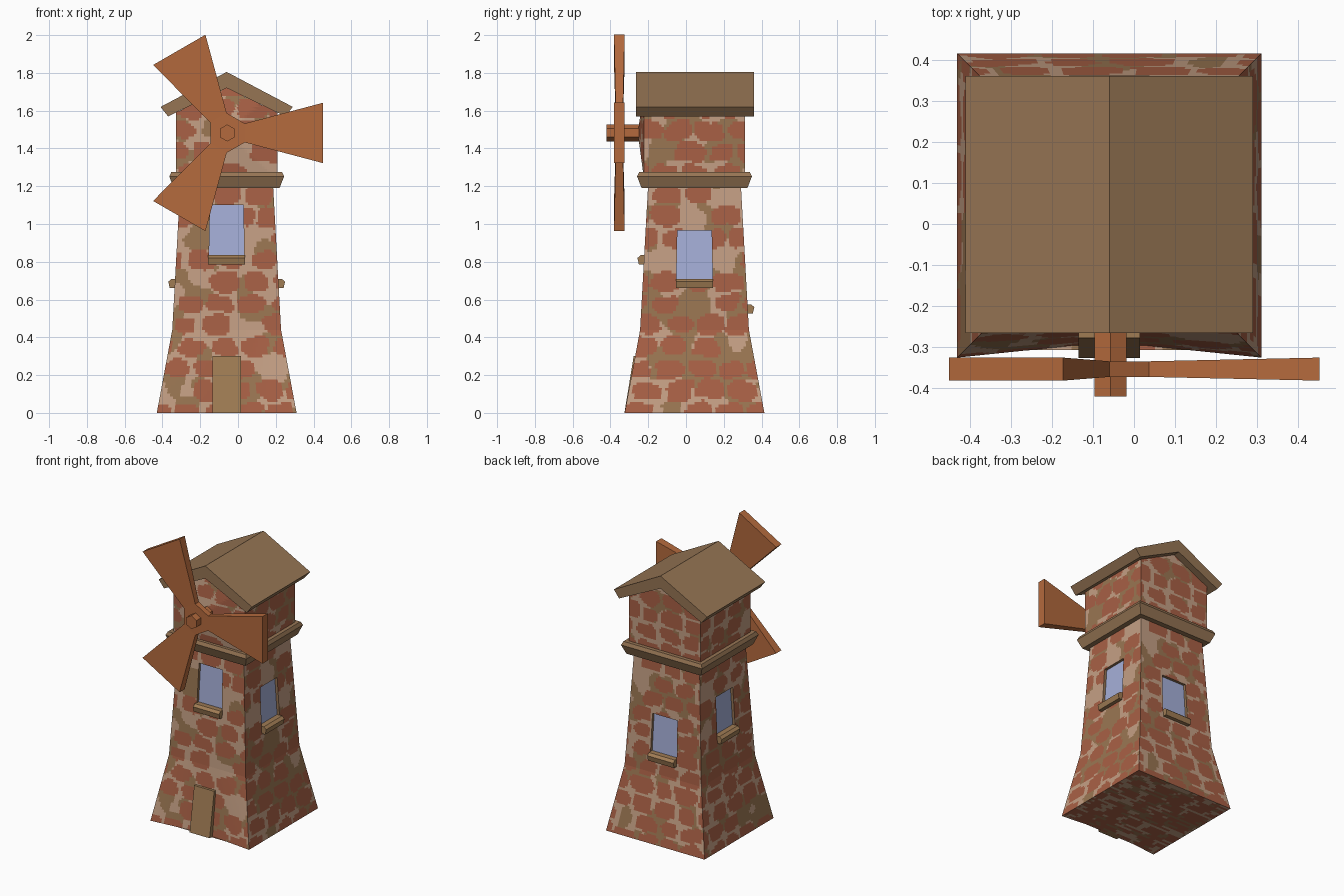
import bpy, bmesh, math
from mathutils import Vector, noise

if "Cube" in bpy.data.objects:
    bpy.data.objects.remove(bpy.data.objects["Cube"])

CX, CY = -0.06, 0.045          # tower axis


def material(name, r, g, b):
    m = bpy.data.materials.new(name)
    lin = [((c / 255 + 0.055) / 1.055) ** 2.4 for c in (r, g, b)]
    m.diffuse_color = (*lin, 1)
    m.use_nodes = True
    m.node_tree.nodes["Principled BSDF"].inputs["Base Color"].default_value = m.diffuse_color
    return m


BRICK = material("brick red", 168, 96, 69)
MORTAR = material("light mortar", 196, 159, 132)
OLIVE = material("dark mortar", 154, 118, 82)
WOOD = material("roof brown", 150, 117, 84)
DOOR = material("door tan", 160, 124, 84)
SAIL = material("sail orange", 180, 106, 61)
GLASS = material("window blue", 165, 175, 216)


def finish(name, bm, mats, recalc=True):
    if recalc:
        bmesh.ops.recalc_face_normals(bm, faces=bm.faces)
    me = bpy.data.meshes.new(name)
    bm.to_mesh(me)
    bm.free()
    for m in mats:
        me.materials.append(m)
    ob = bpy.data.objects.new(name, me)
    bpy.context.collection.objects.link(ob)
    return ob


def loft(name, rings, mat, caps=None):
    """Join rings of points into a closed solid; caps = polygons used at both ends."""
    bm = bmesh.new()
    vs = [[bm.verts.new(p) for p in r] for r in rings]
    n = len(rings[0])
    for a, b in zip(vs, vs[1:]):
        for i in range(n):
            j = (i + 1) % n
            bm.faces.new((a[i], a[j], b[j], b[i]))
    for poly in caps or [range(n)]:
        bm.faces.new([vs[0][i] for i in poly])
        bm.faces.new([vs[-1][i] for i in poly])
    return finish(name, bm, [mat])


def split(breaks, step):
    out = [breaks[0]]
    for a, b in zip(breaks, breaks[1:]):
        n = max(1, round((b - a) / step))
        out += [a + (b - a) * i / n for i in range(1, n + 1)]
    return out


def stone(s, z, seed):
    """Material index of the irregular brick pattern: 0 brick, 1 light, 2 dark mortar."""
    wob = noise.noise((s * 9, z * 9, seed * 7.3))
    wob2 = noise.noise((s * 9, z * 9, seed * 7.3 + 40))
    z2 = z + 0.025 * wob + 5
    s2 = s + 0.03 * wob2 + 5
    row = math.floor(z2 / 0.115)
    s2 += noise.cell((row + .5, seed + .5, 3.5)) * 0.2
    col = math.floor(s2 / 0.165)
    px = (s2 / 0.165 - col) * 2 - 1
    pz = (z2 / 0.115 - row) * 2 - 1
    size = 0.62 + 0.25 * noise.cell((row + .5, col + .5, seed + .5))
    if size > 0.42 and abs(px) ** 3 + abs(pz) ** 3 < size:
        return 0
    return 2 if noise.noise((s * 8, z * 8, seed + 90.3)) > 0.08 else 1


def half(z):
    """Half width of the tower at height z."""
    if z <= 0.44:
        return 0.37 + (0.288 - 0.37) * z / 0.44
    if z <= 1.2:
        return 0.288 + (0.246 - 0.288) * (z - 0.44) / 0.76
    return 0.268


def place(k, a, d, z):
    """Point on side k (0 front, 1 right, 2 back, 3 left): a along, d outward."""
    ox, oy = ((0, -1), (1, 0), (0, 1), (-1, 0))[k]
    return Vector((CX - oy * a + ox * d, CY + ox * a + oy * d, z))


def grid(name, us, zs, point, seed, skip=lambda u, z: False):
    """Brick surface as a fine grid; point(u, z) gives (position, pattern coordinate)."""
    bm = bmesh.new()
    vs = [[bm.verts.new(point(u, z)[0]) for u in us] for z in zs]
    for j in range(len(zs) - 1):
        for i in range(len(us) - 1):
            u, z = (us[i] + us[i + 1]) / 2, (zs[j] + zs[j + 1]) / 2
            if not skip(u, z):
                f = bm.faces.new((vs[j][i], vs[j][i + 1], vs[j + 1][i + 1], vs[j + 1][i]))
                f.material_index = stone(point(u, z)[1], z, seed)
    for v in [v for v in bm.verts if not v.link_faces]:
        bm.verts.remove(v)
    return finish(name, bm, [BRICK, MORTAR, OLIVE], recalc=False)


SIDES = ("front", "right", "back", "left")
WINDOWS = ((0.835, 1.10), (0.71, 0.965), (0.575, 0.83), (0.71, 0.965))
U = 0.35                       # window half width as a share of the wall
us = split([-1, -U, U, 1], 0.05)

for k, side in enumerate(SIDES):
    z0, z1 = WINDOWS[k]

    # tapered lower wall; the front is pressed in slightly around the door
    def low(u, z):
        a, d = u * half(z), half(z)
        if k == 0 and z < 0.44:
            d -= 0.03 * min(1, (1 - abs(u)) / 0.78) * (1 - z / 0.44)
        return place(k, a, d, z), a

    grid(side + "_wall", us, split([0, 0.44, z0, z1, 1.2], 0.0145), low, k,
         lambda u, z: abs(u) < U and z0 < z < z1)

    # upper wall, gabled at front and back, with a swelling behind the shaft
    def high(u, z):
        w = 0.268 if z < 1.59 else 0.268 * max(0.02, (1.72 - z) / 0.13)
        a, d = u * w, 0.268
        if k == 0:
            d += 0.032 * max(0, 1 - max(abs(a) / 0.268, abs(z - 1.48) / 0.24))
        return place(k, a, d, z), a

    top = [1.22, 1.59, 1.72] if k % 2 == 0 else [1.22, 1.60]
    grid(side + "_upper_wall", us, split(top, 0.0145), high, k + 10)

    # recessed window: lining and glass
    bm = bmesh.new()
    corners = [(-1, z0), (1, z0), (1, z1), (-1, z1)]
    rim = [bm.verts.new(place(k, s * U * half(z), half(z), z)) for s, z in corners]
    back = [bm.verts.new(place(k, s * U * half(z), half(z) - 0.018, z)) for s, z in corners]
    for i in range(4):
        j = (i + 1) % 4
        bm.faces.new((rim[i], rim[j], back[j], back[i]))
    bm.faces.new(back).material_index = 1
    finish(side + "_window", bm, [WOOD, GLASS], recalc=False)

    # window sill
    h = half(z0)
    prof = [(-0.03, 0.0), (0.018, 0.0), (0.036, -0.015), (0.028, -0.05), (-0.03, -0.05)]
    loft(side + "_sill", [[place(k, s * 0.098, h + d, z0 + z) for d, z in prof]
                          for s in (-1, 1)], DOOR)

# underside of the tower
fl = split([-1, 1], 0.05)
grid("floor", fl, fl, lambda u, v: (Vector((CX - u * 0.37, CY + v * 0.37 + 
     (0.03 * min(1, (1 - abs(u)) / 0.78) if v < -0.999 else 0), 0)), u * 0.37), 20)

# door leaning with the wall
prof = [(0.371, 0), (half(0.3) + 0.008, 0.3), (half(0.3) - 0.03, 0.3), (0.32, 0)]
loft("door", [[place(0, s * 0.075, d, z) for d, z in prof] for s in (-1, 1)], DOOR)

# ledge around the tower
loft("ledge", [[(CX + sx * h, CY + sy * h, z) for sx, sy in ((-1, -1), (1, -1), (1, 1), (-1, 1))]
               for h, z in ((0.28, 1.19), (0.304, 1.252), (0.293, 1.275))], WOOD)

# gabled roof
prof = [(-0.35, 1.62), (0, 1.805), (0.35, 1.62), (0.31, 1.57), (0, 1.72), (-0.31, 1.57)]
loft("roof", [[(CX + x, y, z) for x, z in prof] for y in (-0.265, 0.36)], WOOD,
     caps=[(0, 1, 4, 5), (1, 2, 3, 4)])

# six-sided shaft
HX, HZ = -0.057, 1.482
loft("shaft", [[(HX + 0.045 * math.sin(i * math.pi / 3), y, HZ + 0.045 * math.cos(i * math.pi / 3))
                for i in range(6)] for y in (-0.42, -0.22)], SAIL)

# three flared sails joined at the hub, thicker at the tips
rings = []
for s in (-1, 1):
    ring = []
    for b in range(3):
        c, n = math.cos(b * 2 * math.pi / 3), math.sin(b * 2 * math.pi / 3)
        for x, z, t in ((0.093, -0.05, 0.019), (0.508, -0.16, 0.028),
                        (0.508, 0.16, 0.028), (0.093, 0.05, 0.019)):
            ring.append((HX + x * c - z * n, -0.353 + s * t, HZ + x * n + z * c))
    rings.append(ring)
loft("sails", rings, SAIL,
     caps=[(0, 3, 4, 7, 8, 11), (0, 1, 2, 3), (4, 5, 6, 7), (8, 9, 10, 11)])
